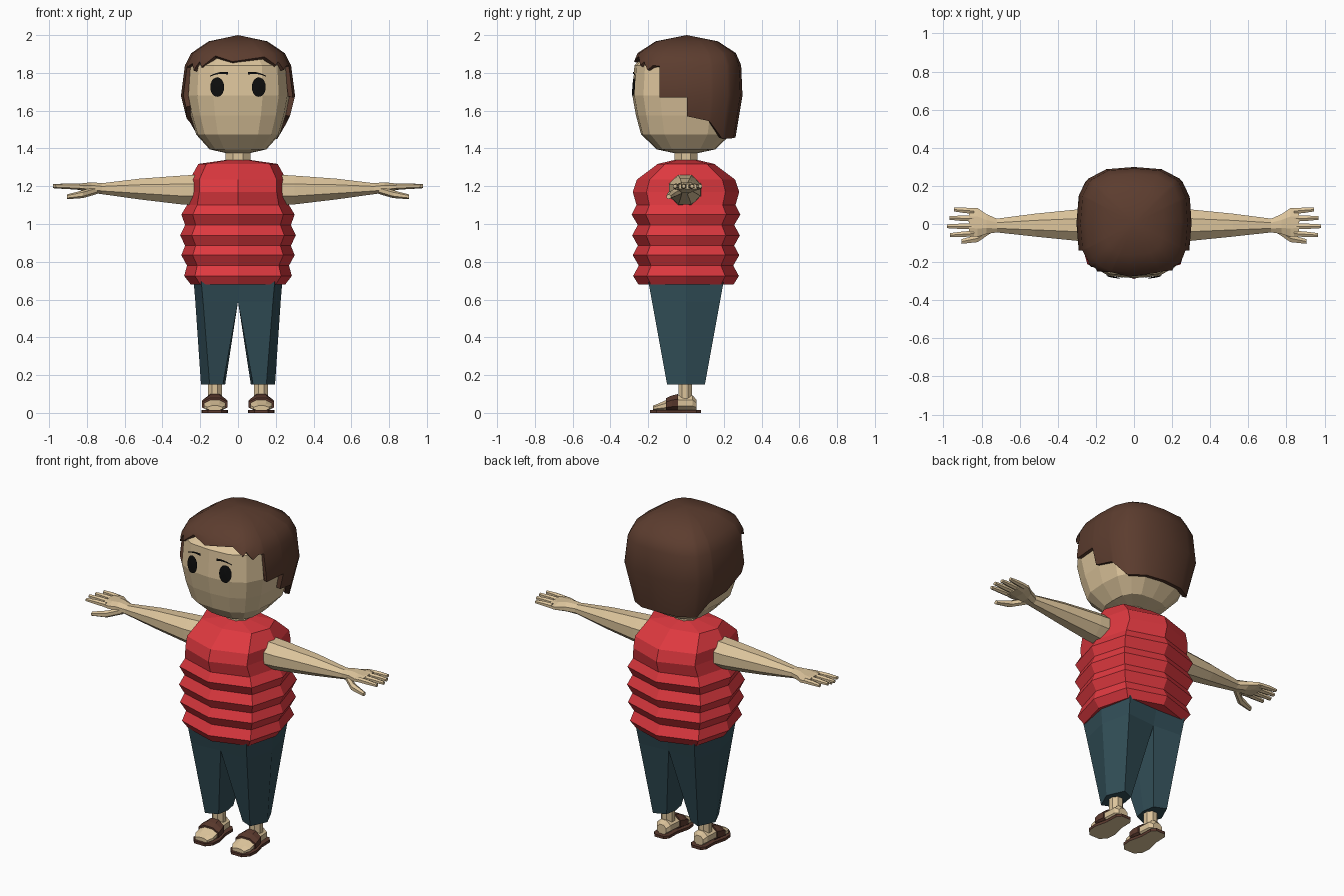
import bpy, bmesh, math
from mathutils import Vector

if "Cube" in bpy.data.objects:
    bpy.data.objects.remove(bpy.data.objects["Cube"])


def mat(name, r, g, b):
    m = bpy.data.materials.new(name)
    m.diffuse_color = (r, g, b, 1)
    m.use_nodes = True
    m.node_tree.nodes["Principled BSDF"].inputs["Base Color"].default_value = m.diffuse_color
    return m


SKIN = mat("skin", 0.72, 0.555, 0.33)
RED = mat("vest_red", 0.73, 0.04, 0.05)
TEAL = mat("trouser_teal", 0.032, 0.078, 0.098)
BROWN = mat("hair_brown", 0.107, 0.046, 0.028)
SANDAL = mat("sandal_brown", 0.1, 0.04, 0.026)
BLACK = mat("eye_black", 0.004, 0.004, 0.004)


def finish(name, bm, materials, mirror=False):
    bmesh.ops.remove_doubles(bm, verts=bm.verts, dist=1e-5)
    bmesh.ops.recalc_face_normals(bm, faces=bm.faces)
    me = bpy.data.meshes.new(name)
    bm.to_mesh(me)
    bm.free()
    for m in materials:
        me.materials.append(m)
    ob = bpy.data.objects.new(name, me)
    bpy.context.collection.objects.link(ob)
    if mirror:
        ob.modifiers.new("mirror", 'MIRROR').use_mirror_merge = False
    return ob


def loft(name, rings, material, mirror=False, cap=True):
    """Skin a list of closed rings with equal point counts."""
    bm = bmesh.new()
    vs = [[bm.verts.new(p) for p in r] for r in rings]
    n = len(vs[0])
    for a, b in zip(vs, vs[1:]):
        for i in range(n):
            j = (i + 1) % n
            bm.faces.new((a[i], a[j], b[j], b[i]))
    if cap:
        bm.faces.new(vs[0])
        bm.faces.new(vs[-1])
    return finish(name, bm, [material], mirror)


def oval(axis, at, c1, c2, r1, r2, n=8):
    """Polygon ring across x, y or z; c1/c2 and r1/r2 run over the other two axes."""
    out = []
    for i in range(n):
        t = 2 * math.pi * (i + 0.5) / n
        k = 1 / math.cos(math.pi / n)
        p = [c1 + r1 * k * math.cos(t), c2 + r2 * k * math.sin(t)]
        p.insert("xyz".index(axis), at)
        out.append(Vector(p))
    return out


def rounded(phi, rx, ry):
    """Point of a rounded square; phi = 0 faces front, 90 degrees faces +x."""
    s, c = math.sin(phi), math.cos(phi)
    k = (abs(s) ** 3 + abs(c) ** 3) ** (-1 / 3)
    return rx * s * k, -ry * c * k


def sample(profile, z):
    """Linear interpolation in rows of (z, values...)."""
    for a, b in zip(profile, profile[1:]):
        if z <= b[0]:
            t = max(0, (z - a[0]) / (b[0] - a[0]))
            return [p + (q - p) * t for p, q in zip(a[1:], b[1:])]
    return list(profile[-1][1:])


# Head
HEAD = [(1.377, 0.07, 0.07), (1.395, 0.15, 0.155), (1.475, 0.222, 0.238), (1.575, 0.252, 0.265),
        (1.68, 0.272, 0.284), (1.84, 0.262, 0.273), (1.91, 0.19, 0.2)]
quarter = [0, math.atan(0.5), math.pi / 4, math.atan(2)]
phis = [q * math.pi / 2 + a for q in range(4) for a in quarter]
loft("head", [[(*rounded(p, rx, ry), z) for p in phis] for z, rx, ry in HEAD], SKIN)
loft("neck", [oval('z', z, 0, 0, 0.066, 0.06) for z in (1.3, 1.42)], SKIN)


# Eyes and brows, thin sheets following the face
def face_point(x, z, lift=0.005):
    rx, ry = sample(HEAD, z)
    return Vector((x, -ry * (1 - (abs(x) / rx) ** 3) ** (1 / 3) - lift, z))


bm = bmesh.new()
mid = bm.verts.new(face_point(0.11, 1.725, 0.008))
rim = [bm.verts.new(face_point(0.11 + 0.037 * math.cos(i * math.pi / 8),
                               1.725 + 0.052 * math.sin(i * math.pi / 8))) for i in range(16)]
for i in range(16):
    bm.faces.new((mid, rim[i], rim[(i + 1) % 16]))
finish("eyes", bm, [BLACK], True)

bm = bmesh.new()
rows = []
for i in range(7):
    t = i / 6
    x, z = 0.052 + 0.095 * t, 1.797 + 0.02 * t - 0.034 * t * t
    h = 0.0065 * (1 - 0.6 * t)
    rows.append([bm.verts.new(face_point(x, z + d)) for d in (-h, h)])
for a, b in zip(rows, rows[1:]):
    bm.faces.new((a[0], b[0], b[1], a[1]))
finish("eyebrows", bm, [BLACK], True)

# Hair: a shell with a ragged lower edge given as (angle, height)
HAIR = [(1.44, 0.243, 0.255), (1.68, 0.302, 0.295), (1.84, 0.281, 0.288),
        (1.905, 0.247, 0.26), (1.967, 0.155, 0.165), (2.0, 0.0, 0.0)]
EDGE = [(-180, 1.46), (-131, 1.46), (-118, 1.54), (-90, 1.56), (-63, 1.62), (-62.5, 1.83),
        (-52, 1.85), (-47, 1.81), (-42, 1.86), (-38, 1.83), (-26, 1.89), (-6, 1.86),
        (30, 1.885), (40, 1.84), (44, 1.86), (50, 1.815), (56, 1.84), (62.5, 1.835),
        (63, 1.67), (90, 1.67), (90.5, 1.57), (114, 1.545), (131, 1.45), (180, 1.46)]
angles = sorted({a for a, _ in EDGE} | {math.degrees(p) - 180 for p in phis})
angles = [a for i, a in enumerate(angles) if i == 0 or a - angles[i - 1] > 0.01]
if angles[-1] > 179.9:
    angles.pop()
bm = bmesh.new()
cols = []
for a in angles:
    low = sample(EDGE, a)[0]
    col = []
    for z in [low] + [h[0] for h in HAIR[1:]]:
        z = max(z, low)
        x, y = rounded(math.radians(a), *sample(HAIR, z))
        if col and abs(z - col[-1].co.z) < 1e-4:
            col.append(col[-1])
        else:
            col.append(bm.verts.new((x, y + 0.004, z)))
    cols.append(col)
for a, b in zip(cols, cols[1:] + cols[:1]):
    for i in range(len(a) - 1):
        q = list(dict.fromkeys((a[i], b[i], b[i + 1], a[i + 1])))
        if len(q) > 2:
            bm.faces.new(q)
hair = finish("hair", bm, [BROWN])
shell = hair.modifiers.new("shell", 'SOLIDIFY')
shell.thickness, shell.offset = 0.028, -1
bpy.context.view_layer.objects.active = hair
hair.select_set(True)
bpy.ops.object.modifier_apply(modifier="shell")
bpy.ops.object.shade_smooth_by_angle(angle=math.radians(50))
hair.select_set(False)

# Padded vest: rows of height, half width, half depth
VEST = [(0.68, 0.25, 0.252), (0.725, 0.285, 0.28), (0.78, 0.27, 0.25), (0.835, 0.3, 0.282),
        (0.885, 0.28, 0.255), (0.94, 0.306, 0.285), (0.995, 0.28, 0.255), (1.05, 0.3, 0.288),
        (1.1, 0.27, 0.262), (1.17, 0.256, 0.282), (1.235, 0.256, 0.26), (1.318, 0.21, 0.15),
        (1.338, 0.07, 0.065)]


def vest_ring(z, w, d):
    cx, cy = 0.8 * w, 0.74 * d
    return [(x, y, z) for x, y in ((0, -d), (cx, -cy), (w, 0), (cx, cy),
                                   (0, d), (-cx, cy), (-w, 0), (-cx, -cy))]


loft("vest", [vest_ring(*r) for r in VEST], RED)

# Trouser legs: inner, front, outer and back corners
top = [(0, 0), (0, -0.195), (0.195, -0.2), (0.235, 0), (0.195, 0.2), (0, 0.195)]
fork = [(0, 0), (0, -0.165), (0.185, -0.18), (0.226, 0), (0.185, 0.18), (0, 0.165)]
hem = [(0.068, 0), (0.08, -0.07), (0.15, -0.1), (0.196, 0), (0.15, 0.1), (0.08, 0.07)]
loft("trouser_legs", [[(x, y, z) for x, y in ring]
                      for ring, z in ((top, 0.7), (fork, 0.59), (hem, 0.15))], TEAL, True)

# Ankles, feet and sandals
FX = 0.123
loft("ankles", [oval('z', z, FX, -0.005, 0.037, 0.036) for z in (0.05, 0.18)], SKIN, True)
FOOT = [(0.056, 0.03, 0.07), (0.035, 0.045, 0.092), (-0.04, 0.05, 0.092), (-0.1, 0.058, 0.07),
        (-0.145, 0.058, 0.05), (-0.175, 0.04, 0.038)]
loft("feet", [oval('y', y, FX, (h + 0.012) / 2, w, (h - 0.012) / 2) for y, w, h in FOOT], SKIN, True)
STRAP = [(-0.042, 0.058, 0.1), (-0.075, 0.066, 0.092), (-0.105, 0.067, 0.078)]
loft("sandal_straps", [oval('y', y, FX, (h + 0.008) / 2, w, (h - 0.008) / 2)
                       for y, w, h in STRAP], SANDAL, True)
SOLE = [(0.03, 0.08), (0.05, 0.055), (0.052, -0.02), (0.071, -0.1), (0.066, -0.155), (0.035, -0.19)]
outline = SOLE + [(-x, y) for x, y in reversed(SOLE)]
sole = loft("sandal_soles", [[(FX + x, y, z) for x, y in outline] for z in (0, 0.016)], SANDAL, True)
sole.data.materials.append(SKIN)
for p in sole.data.polygons:
    p.material_index = 1 if p.normal.z < -0.5 else 0

# Arms and palms: rows of x, centre y, centre z, half depth, half height
ARM = [(0.2, -0.006, 1.18, 0.086, 0.082), (0.3, -0.006, 1.18, 0.082, 0.076),
       (0.52, -0.006, 1.185, 0.06, 0.055), (0.72, -0.008, 1.187, 0.036, 0.029),
       (0.775, 0.0, 1.193, 0.052, 0.028), (0.82, 0.008, 1.196, 0.075, 0.02),
       (0.865, 0.01, 1.198, 0.075, 0.014)]
loft("arms", [oval('x', *r) for r in ARM], SKIN, True)

# Fingers: base y, tip y, tip x
for i, (y0, y1, x1) in enumerate([(0.068, 0.076, 0.945), (0.028, 0.032, 0.968),
                                  (-0.012, -0.012, 0.98), (-0.05, -0.058, 0.966)]):
    loft("finger_%d" % (i + 1), [oval('x', 0.84, y0, 1.198, 0.015, 0.014, 6),
                                 oval('x', (0.84 + x1) / 2, (y0 + y1) / 2, 1.2, 0.014, 0.013, 6),
                                 oval('x', x1, y1, 1.2, 0.01, 0.009, 6)], SKIN, True)
loft("thumbs", [oval('x', 0.745, -0.025, 1.18, 0.018, 0.018, 6),
                oval('x', 0.82, -0.075, 1.158, 0.02, 0.018, 6),
                oval('x', 0.905, -0.092, 1.144, 0.012, 0.011, 6)], SKIN, True)
